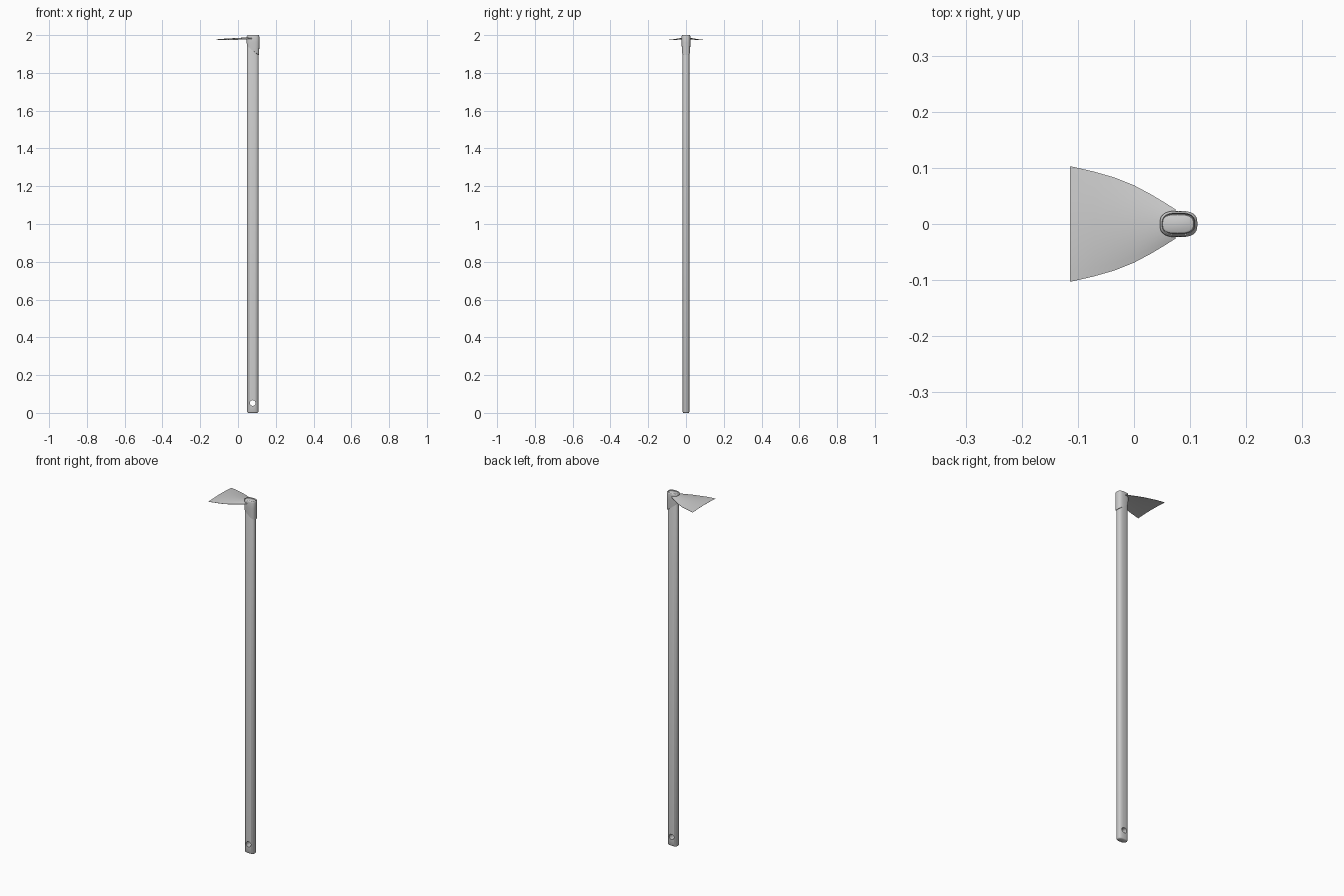
import bpy, bmesh, math

if "Cube" in bpy.data.objects:
    bpy.data.objects.remove(bpy.data.objects["Cube"])

CX = 0.078  # handle axis


def finish(bm, name, angle=35):
    bmesh.ops.recalc_face_normals(bm, faces=bm.faces)
    me = bpy.data.meshes.new(name)
    bm.to_mesh(me)
    bm.free()
    ob = bpy.data.objects.new(name, me)
    bpy.context.collection.objects.link(ob)
    bpy.ops.object.select_all(action='DESELECT')
    ob.select_set(True)
    bpy.context.view_layer.objects.active = ob
    bpy.ops.object.shade_smooth_by_angle(angle=math.radians(angle))
    return ob


def oval(cx, rx, ry, zfun, n=32, power=2.8):
    """Rounded-rectangle loop; height comes from zfun(x across -1..1)."""
    pts = []
    for i in range(n):
        a = 2 * math.pi * i / n
        c, s = math.cos(a), math.sin(a)
        u = math.copysign(abs(c) ** (2 / power), c)
        v = math.copysign(abs(s) ** (2 / power), s)
        pts.append((cx + rx * u, ry * v, zfun(u)))
    return pts


def loft(bm, loops, caps=True, ring=False):
    vs = [[bm.verts.new(p) for p in loop] for loop in loops]
    n = len(vs[0])
    pairs = list(zip(vs, vs[1:])) + ([(vs[-1], vs[0])] if ring else [])
    for a, b in pairs:
        for i in range(n):
            j = (i + 1) % n
            bm.faces.new((a[i], a[j], b[j], b[i]))
    if caps and not ring:
        bm.faces.new(vs[0])
        bm.faces.new(vs[-1])


# wooden handle with softened ends
bm = bmesh.new()
profile = [(0, -0.005), (0.002, -0.002), (0.006, 0), (1.99, 0), (1.996, -0.002), (1.998, -0.005)]
loft(bm, [oval(CX, 0.03 + d, 0.0185 + d, lambda u, z=z: z) for z, d in profile])
handle = finish(bm, "handle")

# hanging hole drilled front to back
bpy.ops.mesh.primitive_cylinder_add(vertices=24, radius=0.015, depth=0.2,
                                    location=(CX, 0, 0.052), rotation=(math.pi / 2, 0, 0))
cutter = bpy.context.object
cutter.name = "hole_cutter"
cutter.hide_render = True
mod = handle.modifiers.new("hole", 'BOOLEAN')
mod.object = cutter
mod.operation = 'DIFFERENCE'
mod.solver = 'EXACT'
bpy.context.view_layer.objects.active = handle
bpy.ops.object.modifier_apply(modifier=mod.name)
bpy.data.objects.remove(cutter)
bpy.ops.object.select_all(action='DESELECT')
handle.select_set(True)
bpy.ops.object.shade_smooth_by_angle(angle=math.radians(35))

# steel socket collar with slanted lower rim
bm = bmesh.new()


def rim(u):
    return 1.917 - 0.025 * u + 0.002 * u * u


def top(z):
    return lambda u: z


SX = 0.0795
loft(bm, [oval(SX, 0.0295, 0.018, rim),
          oval(SX, 0.0325, 0.0215, rim),
          oval(SX, 0.0335, 0.0235, top(1.96)),
          oval(SX, 0.0335, 0.0235, top(1.992)),
          oval(SX, 0.0315, 0.0220, top(1.9985)),
          oval(SX, 0.0295, 0.0200, top(2.0)),
          oval(SX, 0.0285, 0.0180, top(1.997))], ring=True)
finish(bm, "socket", 45)

# flared blade: x, half width, crown height, arch drop, thickness
stations = [(-0.114, 0.103, 1.977, 0.004, 0.0006),
            (-0.100, 0.100, 1.979, 0.005, 0.003),
            (-0.070, 0.093, 1.981, 0.006, 0.004),
            (-0.035, 0.083, 1.983, 0.008, 0.005),
            (0.000, 0.069, 1.985, 0.008, 0.006),
            (0.030, 0.053, 1.987, 0.008, 0.008),
            (0.055, 0.038, 1.988, 0.007, 0.010),
            (0.074, 0.026, 1.988, 0.005, 0.010)]
N = 12
bm = bmesh.new()
sections = []
for x, w, z, drop, th in stations:
    upper, lower = [], []
    for i in range(N + 1):
        t = -1 + 2 * i / N
        zt = z - drop * t * t
        upper.append((x, w * t, zt))
        lower.append((x, w * t, zt - th * (1 - 0.75 * t * t)))
    sections.append(upper + lower[::-1])
loft(bm, sections)
finish(bm, "blade", 30)
